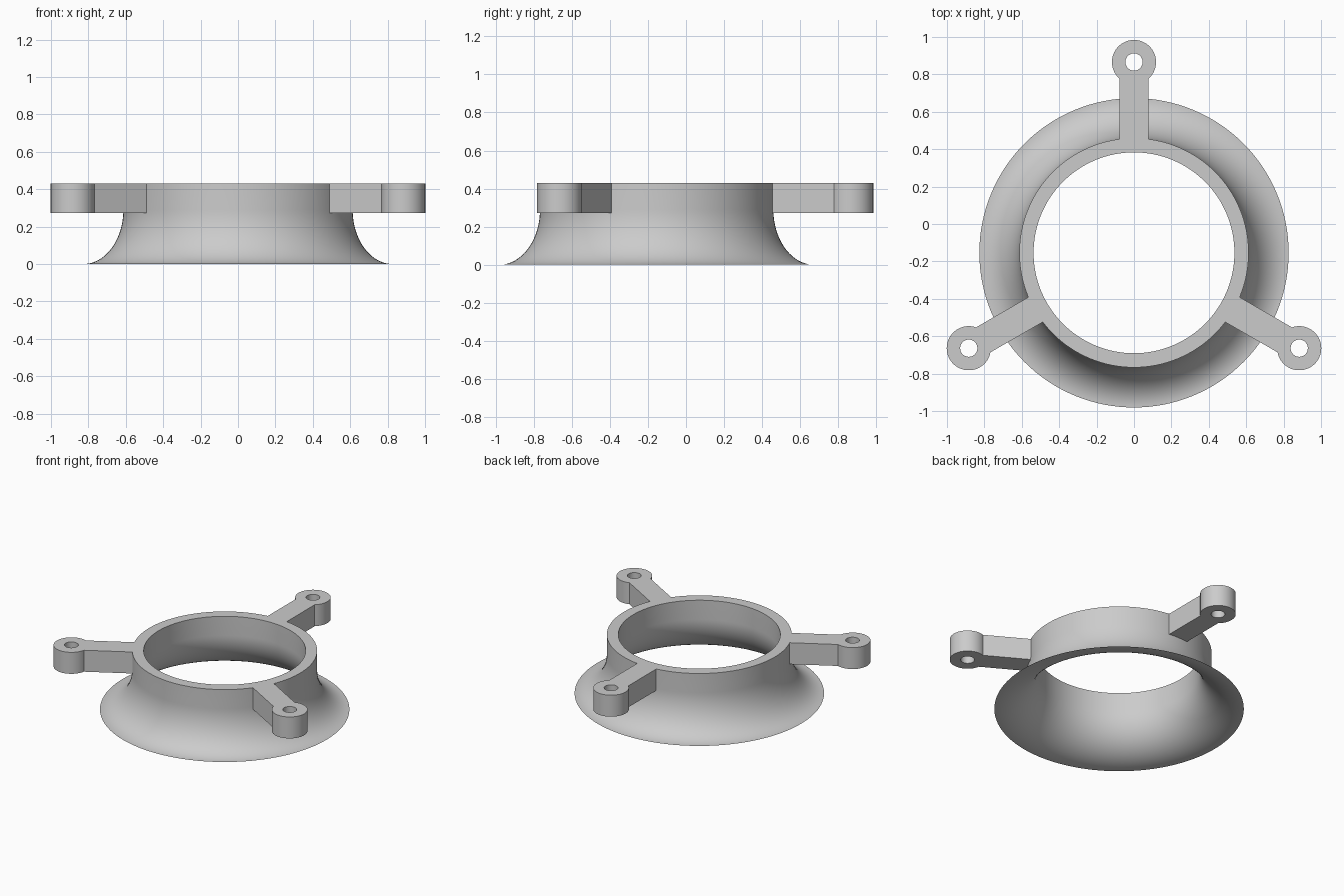
import bpy, bmesh
from math import sin, cos, pi, asin, radians
from mathutils import Matrix, Vector

cube = bpy.data.objects.get("Cube")
if cube:
    bpy.data.objects.remove(cube, do_unlink=True)

CENTRE = Vector((0, -0.154, 0))   # axis of the ring
TOP, ARM_BOTTOM = 0.43, 0.273
R_IN, R_OUT, R_FLARE = 0.537, 0.613, 0.827
FLARE_H = 0.29
BOSS_DIST, BOSS_R, HOLE_R, ARM_HALF = 1.02, 0.118, 0.046, 0.077

grey = bpy.data.materials.new("light grey")
grey.use_nodes = True
grey.diffuse_color = (0.6, 0.6, 0.6, 1)
grey.node_tree.nodes["Principled BSDF"].inputs["Base Color"].default_value = (0.6, 0.6, 0.6, 1)


def finish(bm, name):
    """Turn a bmesh into a smooth-shaded object with sharp edges kept."""
    bmesh.ops.recalc_face_normals(bm, faces=bm.faces)
    mesh = bpy.data.meshes.new(name)
    bm.to_mesh(mesh)
    bm.free()
    mesh.materials.append(grey)
    obj = bpy.data.objects.new(name, mesh)
    bpy.context.collection.objects.link(obj)
    bpy.ops.object.select_all(action='DESELECT')
    obj.select_set(True)
    bpy.context.view_layer.objects.active = obj
    bpy.ops.object.shade_smooth_by_angle(angle=radians(30))
    return obj


def loop(bm, points):
    """Closed loop of edges through the points."""
    verts = [bm.verts.new(p) for p in points]
    return [bm.edges.new((a, b)) for a, b in zip(verts, verts[1:] + verts[:1])]


def flare(radius, steps=24):
    """Quarter ellipse from the wall at this radius down to the rim."""
    reach = R_FLARE - radius
    return [(R_FLARE - reach * cos(a), 0, FLARE_H * (1 - sin(a)))
            for a in (pi / 2 * i / steps for i in range(steps + 1))]


# Flared ring: straight collar running out to a knife-edge rim
bm = bmesh.new()
outer, inner = flare(R_OUT), flare(R_IN)
profile = [(R_OUT, 0, TOP)] + outer + inner[-2::-1] + [(R_IN, 0, TOP)]
edges = loop(bm, profile)
bmesh.ops.spin(bm, geom=bm.verts[:] + edges, cent=(0, 0, 0), axis=(0, 0, 1),
               angle=2 * pi, steps=128, use_merge=True)
bmesh.ops.remove_doubles(bm, verts=bm.verts, dist=1e-5)
finish(bm, "flared_ring").location = CENTRE


def arm(name, angle):
    """Straight arm ending in a round boss with a through hole."""
    bm = bmesh.new()
    root_r = R_OUT - 0.003
    root = asin(ARM_HALF / root_r)
    neck = pi - asin(ARM_HALF / BOSS_R)
    outline = [(root_r * cos(a), root_r * sin(a), ARM_BOTTOM)
               for a in (root * (1 - i / 4) for i in range(9))]
    outline += [(BOSS_DIST + BOSS_R * cos(a), BOSS_R * sin(a), ARM_BOTTOM)
                for a in (neck * (i / 24 - 1) for i in range(49))]
    hole = [(BOSS_DIST + HOLE_R * cos(a), HOLE_R * sin(a), ARM_BOTTOM)
            for a in (2 * pi * i / 40 for i in range(40))]
    edges = loop(bm, outline) + loop(bm, hole)
    bmesh.ops.triangle_fill(bm, edges=edges, use_beauty=True, normal=(0, 0, 1))
    result = bmesh.ops.extrude_face_region(bm, geom=bm.faces[:], use_keep_orig=True)
    top = [g for g in result["geom"] if isinstance(g, bmesh.types.BMVert)]
    bmesh.ops.translate(bm, verts=top, vec=(0, 0, TOP - ARM_BOTTOM))
    bm.transform(Matrix.Rotation(angle, 4, 'Z'))
    finish(bm, name).location = CENTRE


# Three mounting arms, evenly spaced
for side, degrees in (("back", 90), ("front_right", 210), ("front_left", 330)):
    arm("mounting_arm_" + side, radians(degrees))
